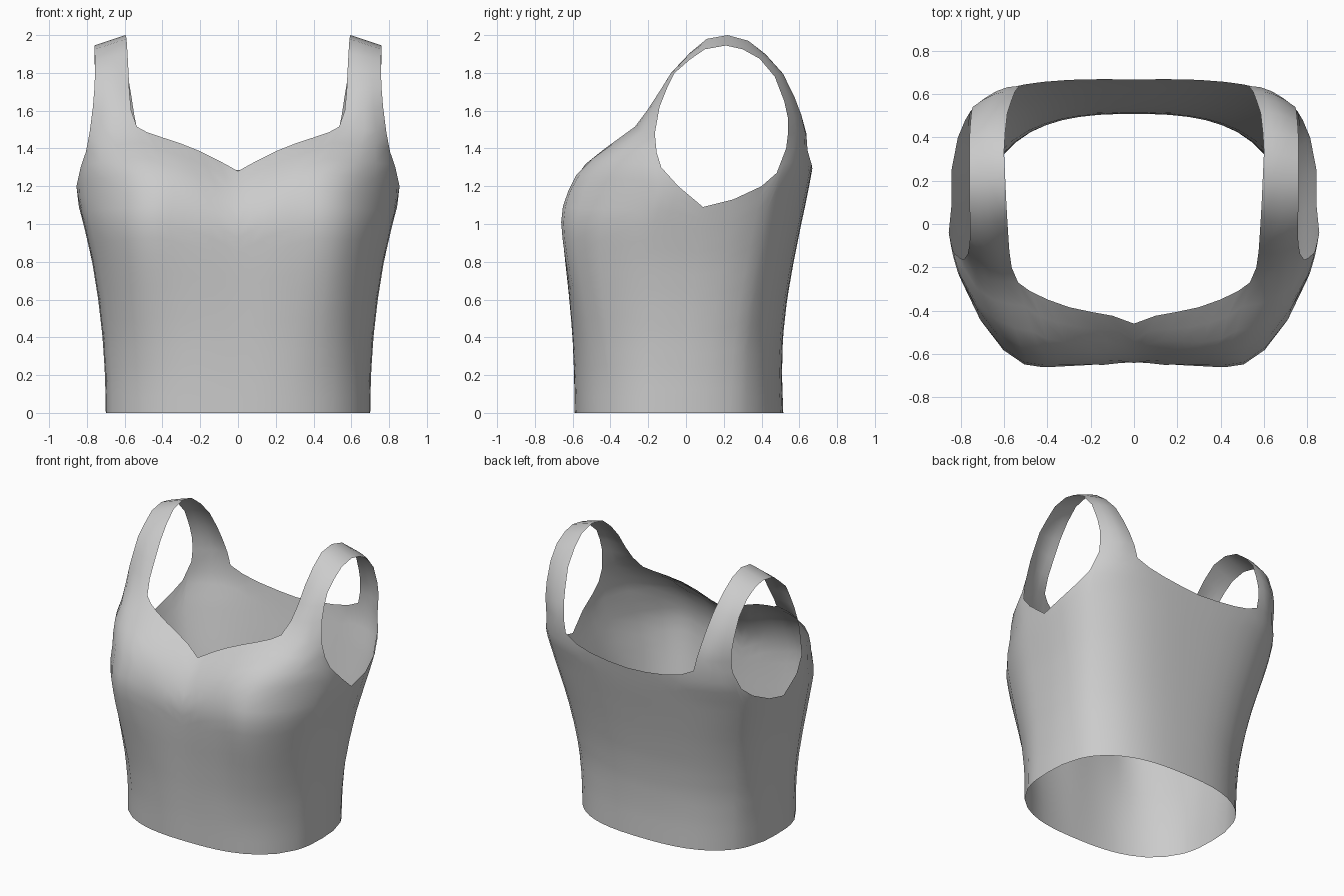
import bpy
import bmesh
from math import asin, acos, sin, cos, pi, exp, copysign

cube = bpy.data.objects.get("Cube")
if cube:
    bpy.data.objects.remove(cube, do_unlink=True)

# Body by height: z, half width, front y, back y, front squareness, back squareness
OUTLINE = [
    (0, .70, -.59, .515, 2.6, 2.6), (.2, .704, -.598, .508, 2.6, 2.6),
    (.4, .717, -.612, .513, 2.6, 2.6), (.6, .74, -.632, .535, 2.7, 2.7),
    (.8, .772, -.655, .57, 2.8, 2.8), (1, .818, -.672, .61, 2.8, 2.9),
    (1.1, .845, -.668, .632, 2.6, 2.9), (1.2, .862, -.64, .652, 2.4, 3),
    (1.3, .845, -.565, .67, 3, 3.6), (1.4, .815, -.44, .663, 3.6, 4.2),
    (1.5, .81, -.30, .64, 4.5, 4.2), (1.6, .8, -.20, .61, 4.5, 4.2),
]
# Upper edge of the body, in order from front centre to back centre
FRONT_NECK = [(0, 1.28), (.1, 1.335), (.2, 1.385), (.3, 1.425), (.4, 1.458), (.48, 1.485)]
FRONT_BASE = [(.535, 1.515), (.6, 1.51), (.67, 1.5), (.735, 1.49)]       # x, z
ARMHOLE = [(-.165, 1.48), (-.155, 1.38), (-.13, 1.3), (-.04, 1.2), (.09, 1.09),
           (.25, 1.13), (.4, 1.2), (.48, 1.27), (.53, 1.4)]              # y, z
BACK_BASE = [(.7, 1.4), (.64, 1.4), (.58, 1.4), (.51, 1.39)]
BACK_NECK = [(.42, 1.345), (.3, 1.315), (.15, 1.295), (0, 1.285)]
# Strap edges from front to back
STRAP_INNER = [(.565, -.2, 1.6), (.575, -.13, 1.7), (.58, -.06, 1.81), (.585, .02, 1.905),
               (.59, .11, 1.98), (.595, .22, 2), (.6, .33, 1.97), (.595, .42, 1.9),
               (.585, .51, 1.8), (.565, .57, 1.68), (.55, .61, 1.58), (.53, .637, 1.48)]
STRAP_OUTER = [(.768, -.14, 1.62), (.76, -.1, 1.72), (.757, -.06, 1.8), (.757, .02, 1.87),
               (.76, .1, 1.925), (.76, .21, 1.945), (.76, .3, 1.925), (.76, .39, 1.875),
               (.755, .47, 1.78), (.75, .52, 1.65), (.745, .54, 1.56), (.742, .54, 1.48)]


def clamp(v):
    return max(0, min(1, v))


def outline(z):
    """Interpolated row of the outline table at a height."""
    for low, high in zip(OUTLINE, OUTLINE[1:]):
        if z <= high[0]:
            k = (z - low[0]) / (high[0] - low[0])
            return [a + (b - a) * k for a, b in zip(low[1:], high[1:])]
    return OUTLINE[-1][1:]


def section(z, back):
    """Half width, centre y, depth and squareness of the rounded section."""
    width, front_y, back_y, front_n, back_n = outline(z)
    centre = -.04 + .14 * clamp(z / 1.2)
    if back:
        return width, centre, back_y - centre, back_n
    return width, centre, centre - front_y, front_n


def surface(angle, z):
    """Point on the body; angle runs from front centre to back centre."""
    back = angle > pi / 2
    width, centre, depth, n = section(z, back)
    x = width * max(sin(angle), 0) ** (2 / n)
    c = cos(angle)
    y = centre - copysign(depth * abs(c) ** (2 / n), c)
    if not back:
        # Dip between the cups, and fullness of the cups
        y += (.03 + .09 * clamp((z - 1) / .28)) * min(z, 1) * exp(-(x / .22) ** 2)
        fullness = clamp((z - .2) / .7) * clamp((1.45 - z) / .25)
        y -= .055 * fullness * exp(-((x - .53) / .16) ** 2)
    return x, y, z


def angle_from_x(x, z, back):
    width, _, _, n = section(z, back)
    a = asin(min(1, x / width) ** (n / 2))
    return pi - a if back else a


def angle_from_y(y, z):
    back = y > section(z, False)[1]
    _, centre, depth, n = section(z, back)
    a = acos(min(1, abs(centre - y) / depth) ** (n / 2))
    return pi - a if back else a


bm = bmesh.new()


def skin(strips):
    """Join neighbouring strips of vertices with quads."""
    for a, b in zip(strips, strips[1:]):
        for i in range(len(a) - 1):
            bm.faces.new((a[i], b[i], b[i + 1], a[i + 1]))


# Bodice: one column of vertices from the hem to each upper edge point
edge = [(angle_from_x(x, z, False), z) for x, z in FRONT_NECK + FRONT_BASE]
edge += [(angle_from_y(y, z), z) for y, z in ARMHOLE]
edge += [(angle_from_x(x, z, True), z) for x, z in BACK_BASE + BACK_NECK]
ROWS = 18
columns = [[bm.verts.new(surface(a, top * r / ROWS)) for r in range(ROWS + 1)]
           for a, top in edge]
skin(columns)

# Shoulder strap: ribbon sharing its end vertices with the bodice
tops = [column[-1] for column in columns]
across = len(FRONT_BASE)
start = len(FRONT_NECK)
end = start + across + len(ARMHOLE) - 1
ribbon = [tops[start:start + across + 1]]
for inner, outer in zip(STRAP_INNER, STRAP_OUTER):
    row = []
    for i in range(across + 1):
        k = i / across
        x, y, z = [p + (q - p) * k for p, q in zip(inner, outer)]
        y += (y - .2) * .25 * k * (1 - k)
        row.append(bm.verts.new((x, y, z)))
    ribbon.append(row)
ribbon.append(tops[end:end + across + 1][::-1])
skin(ribbon)
bmesh.ops.recalc_face_normals(bm, faces=bm.faces[:])
bm.faces.ensure_lookup_table()
if bm.faces[0].normal.y > 0:
    bmesh.ops.reverse_faces(bm, faces=bm.faces[:])

mesh = bpy.data.meshes.new("strap_top")
bm.to_mesh(mesh)
bm.free()
garment = bpy.data.objects.new("strap_top", mesh)
bpy.context.collection.objects.link(garment)

# Other half
mirror = garment.modifiers.new("mirror", 'MIRROR')
mirror.use_clip = True
mirror.merge_threshold = .002
for polygon in mesh.polygons:
    polygon.use_smooth = True

# Cloth colour
cloth = bpy.data.materials.new("grey_cloth")
cloth.use_nodes = True
grey = (.6, .6, .6, 1)
cloth.diffuse_color = grey
cloth.node_tree.nodes["Principled BSDF"].inputs["Base Color"].default_value = grey
mesh.materials.append(cloth)
